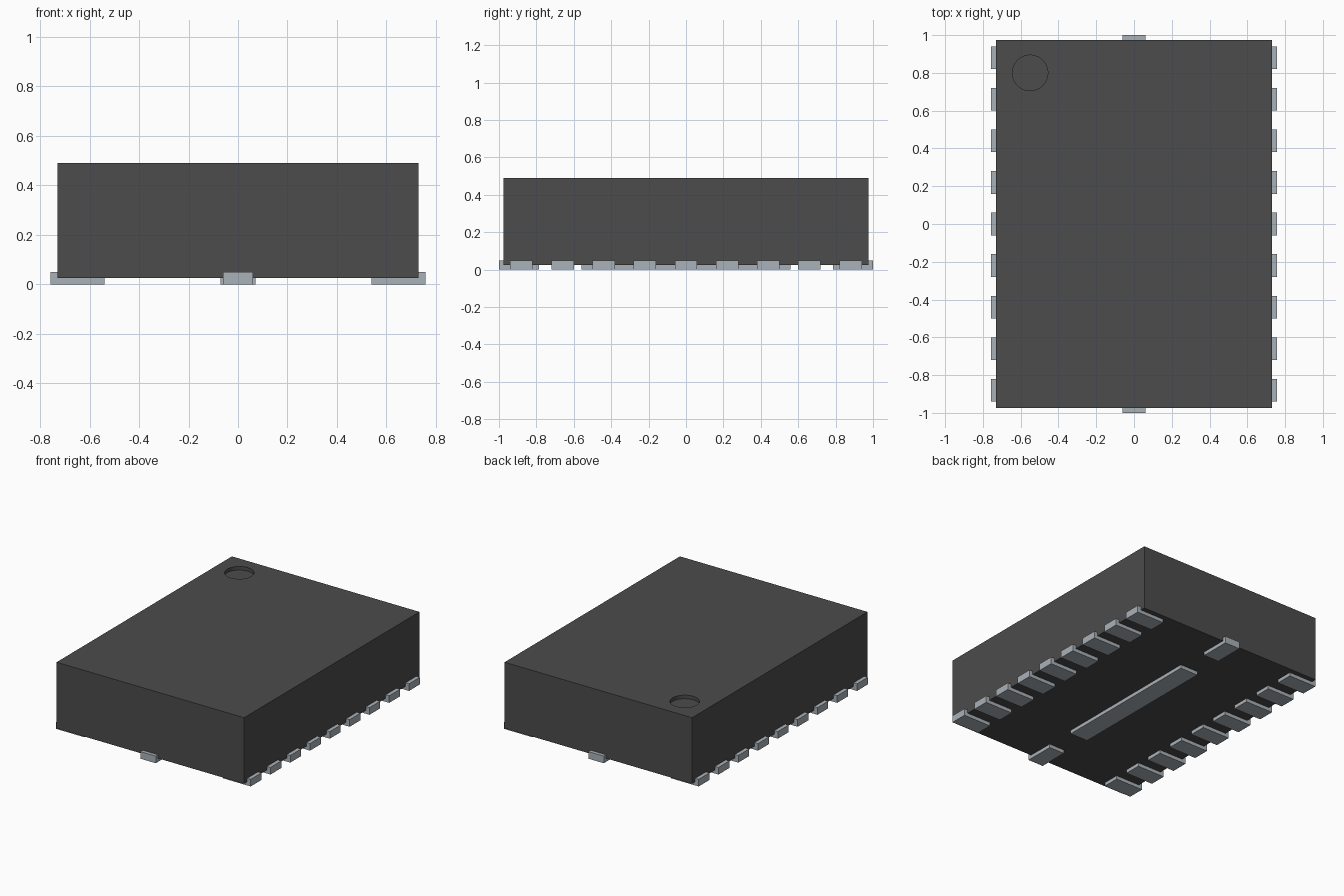
import bpy
import bmesh
from mathutils import Matrix

# Remove the default cube
cube = bpy.data.objects.get("Cube")
if cube:
    bpy.data.objects.remove(cube, do_unlink=True)


def material(name, color):
    mat = bpy.data.materials.new(name)
    mat.use_nodes = True
    mat.diffuse_color = color
    mat.node_tree.nodes["Principled BSDF"].inputs["Base Color"].default_value = color
    return mat


black = material("dark grey plastic", (0.072, 0.072, 0.072, 1))
metal = material("silver grey metal", (0.40, 0.445, 0.48, 1))


def add_object(name, bm, mat):
    mesh = bpy.data.meshes.new(name)
    bm.to_mesh(mesh)
    bm.free()
    mesh.materials.append(mat)
    obj = bpy.data.objects.new(name, mesh)
    bpy.context.collection.objects.link(obj)
    return obj


def box(name, x, y, z, mat):
    """Box from (min, max) ranges along each axis."""
    bm = bmesh.new()
    center = [(a + b) / 2 for a, b in (x, y, z)]
    size = [b - a for a, b in (x, y, z)]
    bmesh.ops.create_cube(bm, size=1, matrix=Matrix.Translation(center) @ Matrix.Diagonal((*size, 1)))
    return add_object(name, bm, mat)


# Package body
BODY_X, BODY_Y, BASE, TOP = 0.73, 0.975, 0.025, 0.49
body = box("body", (-BODY_X, BODY_X), (-BODY_Y, BODY_Y), (BASE, TOP), black)

# Round corner marker recessed into the top
DEPTH = 0.025
bm = bmesh.new()
bmesh.ops.create_cone(bm, cap_ends=True, segments=48, radius1=0.094, radius2=0.094,
                      depth=2 * DEPTH, matrix=Matrix.Translation((-0.55, 0.8, TOP)))
cutter = add_object("marker_cutter", bm, black)
cutter.hide_render = True
cut = body.modifiers.new("marker_recess", 'BOOLEAN')
cut.operation = 'DIFFERENCE'
cut.solver = 'EXACT'
cut.object = cutter
bpy.context.view_layer.objects.active = body
body.select_set(True)
bpy.ops.object.modifier_apply(modifier=cut.name)
bpy.data.objects.remove(cutter, do_unlink=True)
bpy.ops.object.shade_smooth_by_angle()

# Side contacts: nine per long side, wrapping the lower body edge
LEAD_TOP = 0.05
for side, sign in (("left", 1), ("right", -1)):
    for i in range(9):
        y = (i - 4) * 0.22
        xs = sorted((sign * 0.54, sign * 0.757))
        box(f"{side}_contact_{i + 1}", xs, (y - 0.06, y + 0.06), (0, LEAD_TOP), metal)

# One contact at each short end
for end, sign in (("back", 1), ("front", -1)):
    ys = sorted((sign * 0.785, sign * 1.0))
    box(f"{end}_contact", (-0.06, 0.06), ys, (0, LEAD_TOP), metal)

# Long pad under the middle
box("center_pad", (-0.07, 0.07), (-0.56, 0.56), (0, BASE + 0.01), metal)
